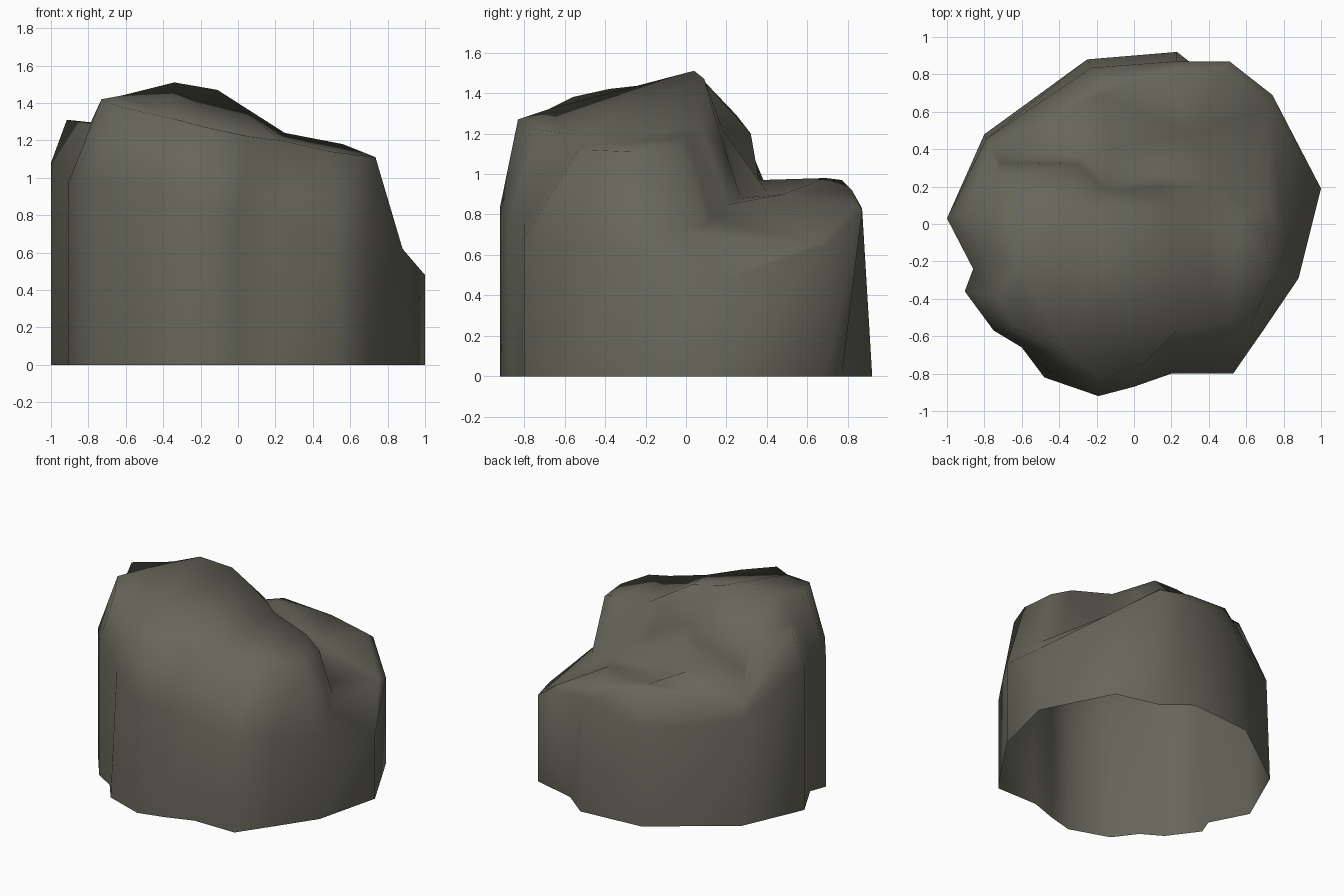
import bpy, math
from mathutils import Vector
from mathutils.geometry import delaunay_2d_cdt

if "Cube" in bpy.data.objects:
    bpy.data.objects.remove(bpy.data.objects["Cube"])

# Outline of the boulder (x, y) and the height where its wall starts leaning in
outline = [(-1, .03, 1.08), (-.8, .48, .78), (-.25, .88, .7), (.23, .92, .83),
           (.51, .87, .82), (.74, .69, .65), (1, .19, .48), (.88, -.29, .62),
           (.69, -.57, .67), (.53, -.8, .68), (.2, -.8, .75), (0, -.87, .8),
           (-.19, -.92, .83), (-.48, -.82, .95), (-.6, -.66, .95), (-.75, -.57, 1),
           (-.905, -.36, .98), (-.86, -.24, 1)]
# Matching rim of the top surface
rim = [(-.915, .05, 1.31), (-.77, .42, .88), (-.16, .77, .97), (.2, .82, .92),
       (.48, .84, .85), (.73, .62, .66), (.8, -.06, .71), (.735, -.28, 1.11),
       (.65, -.49, 1.12), (.5, -.52, 1.14), (.23, -.57, 1.2), (.06, -.74, 1.22),
       (-.17, -.83, 1.27), (-.36, -.68, 1.32), (-.5, -.62, 1.35), (-.63, -.56, 1.38),
       (-.73, -.38, 1.42), (-.79, -.15, 1.29)]
# Crest of the high part, lower left block, foot of the step and back shelf
crest = [(-.62, -.2, 1.44), (-.34, .04, 1.51), (-.11, .09, 1.47), (.12, .14, 1.29),
         (.25, .07, 1.24), (.56, .01, 1.18), (.7, -.04, 1.12)]
block = [(-.72, .25, 1.29), (-.3, .32, 1.2), (-.14, .18, 1.22), (.14, .2, 1.1)]
foot = [(-.72, .33, 1.08), (-.27, .36, .97), (-.13, .4, .91), (.13, .27, .88),
        (.43, .21, .85), (.57, .12, .79), (.71, .1, .74)]
shelf = [(-.18, .69, .98), (.3, .48, .9)]

n = len(outline)
base = [(x, y, 0) for x, y, z in outline]
base[4] = (.42, .77, 0)
mid = list(outline)
mid[1], mid[2], mid[3] = (-.79, .455, .78), (-.23, .835, .7), (.23, .87, .83)  # tapered back
mid[13] = (-.45, -.79, .95)
verts = base + mid + rim + crest + block + foot + shelf

# Walls, open underneath
faces = []
for ring in (0, n):
    for i in range(n):
        j = (i + 1) % n
        faces.append((ring + j, ring + i, ring + n + i, ring + n + j))

# Top surface, triangulated inside the rim along the crest, block and foot lines
top = rim + crest + block + foot + shelf
edges = [(i, (i + 1) % n) for i in range(n)]
start = n
for line in (crest, block, foot, shelf):
    edges += [(start + i, start + i + 1) for i in range(len(line) - 1)]
    start += len(line)
edges.append((start - 1, 4))  # shelf ridge running to the back corner
result = delaunay_2d_cdt([Vector(p[:2]) for p in top], edges, [list(range(n))], 1, 1e-5)
origin = [o[0] for o in result[3]]
for f in result[2]:
    tri = [top[origin[i]] for i in f]
    area = sum(a[0] * b[1] - b[0] * a[1] for a, b in zip(tri, tri[1:] + tri[:1]))
    idx = [2 * n + origin[i] for i in f]
    faces.append(idx if area > 0 else idx[::-1])

mesh = bpy.data.meshes.new("boulder")
mesh.from_pydata(verts, [], faces)
mesh.update()
boulder = bpy.data.objects.new("boulder", mesh)
bpy.context.collection.objects.link(boulder)

stone = bpy.data.materials.new("olive grey stone")
stone.diffuse_color = (.135, .132, .102, 1)
stone.use_nodes = True
stone.node_tree.nodes["Principled BSDF"].inputs["Base Color"].default_value = stone.diffuse_color
mesh.materials.append(stone)

bpy.context.view_layer.objects.active = boulder
boulder.select_set(True)
bpy.ops.object.shade_smooth_by_angle(angle=math.radians(75))
